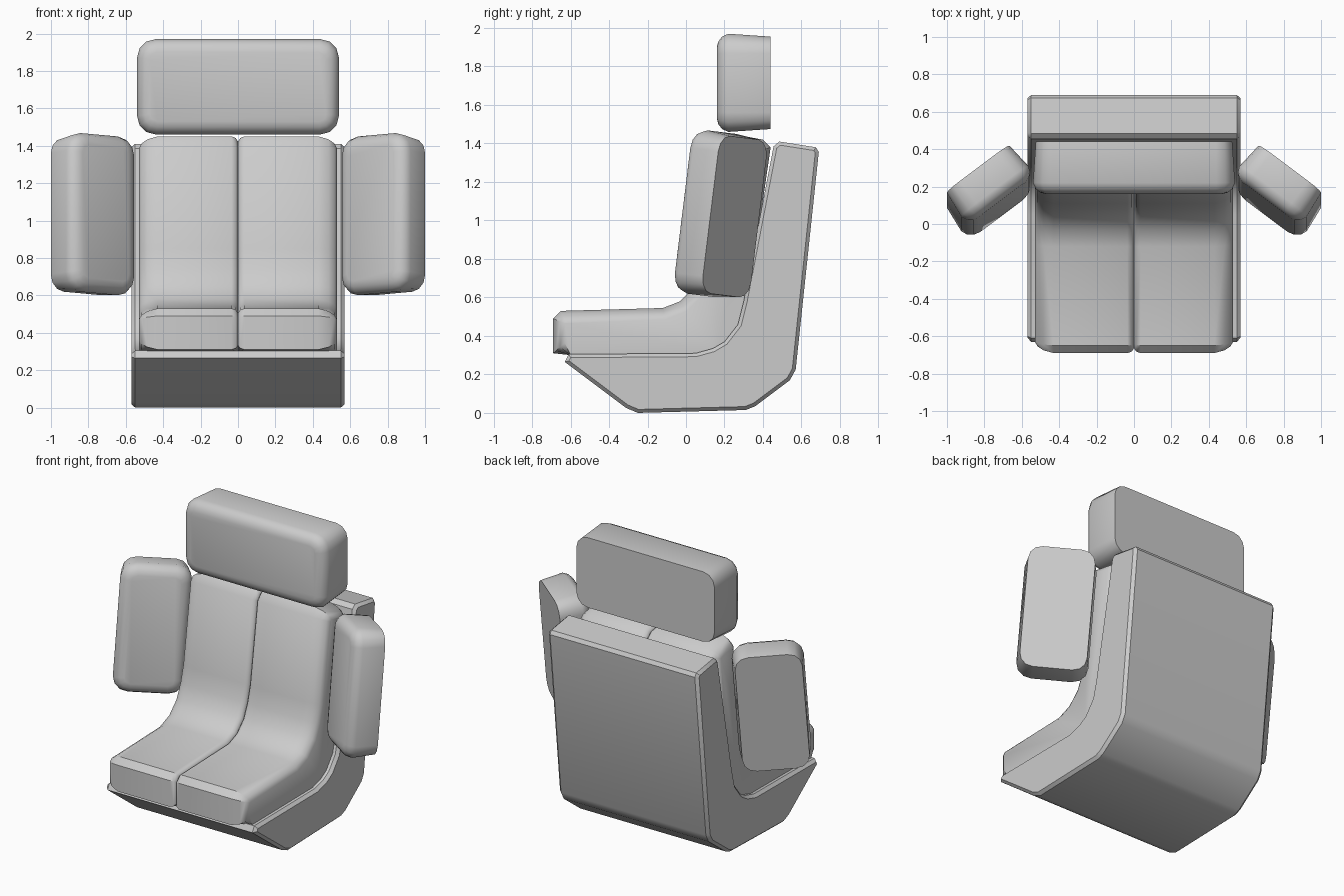
import bpy, bmesh, math
from mathutils import Matrix, Vector

cube = bpy.data.objects.get("Cube")
if cube:
    bpy.data.objects.remove(cube, do_unlink=True)

grey = bpy.data.materials.new("seat grey")
grey.use_nodes = True
colour = (0.6, 0.6, 0.6, 1)
grey.diffuse_color = colour
grey.node_tree.nodes["Principled BSDF"].inputs["Base Color"].default_value = colour


def inset(points, amount, count):
    """Move the first count points of a closed outline inward."""
    pts = [Vector(p) for p in points]
    area = sum(a.x * b.y - b.x * a.y for a, b in zip(pts, pts[1:] + pts[:1]))
    turn = 1 if area > 0 else -1
    out = []
    for i, p in enumerate(pts):
        d1 = (p - pts[i - 1]).normalized()
        d2 = (pts[(i + 1) % len(pts)] - p).normalized()
        n1, n2 = Vector((-d1.y, d1.x)) * turn, Vector((-d2.y, d2.x)) * turn
        miter = (n1 + n2) / (1 + n1.dot(n2))
        out.append(p + miter * amount if i < count else p)
    return out


def loft(name, outline, stations, place, count=None, matrix=None):
    """Skin an outline through (position, inset) stations and cap the ends."""
    bm = bmesh.new()
    count = len(outline) if count is None else count
    rings = [[bm.verts.new(place(pos, p)) for p in inset(outline, amount, count)]
             for pos, amount in stations]
    for r1, r2 in zip(rings, rings[1:]):
        for i in range(len(r1)):
            j = (i + 1) % len(r1)
            bm.faces.new((r1[i], r1[j], r2[j], r2[i]))
    bm.faces.new(rings[0])
    bm.faces.new(rings[-1])
    if matrix:
        bm.transform(matrix)
    bmesh.ops.recalc_face_normals(bm, faces=bm.faces)
    mesh = bpy.data.meshes.new(name)
    bm.to_mesh(mesh)
    bm.free()
    mesh.materials.append(grey)
    obj = bpy.data.objects.new(name, mesh)
    bpy.context.collection.objects.link(obj)
    bpy.ops.object.select_all(action='DESELECT')
    obj.select_set(True)
    bpy.context.view_layer.objects.active = obj
    bpy.ops.object.shade_smooth_by_angle(angle=math.radians(36))
    return obj


def along_x(pos, p):
    return (pos, p.x, p.y)


def along_y(pos, p):
    return (p.x, pos, p.y)


def pad(name, width, height, depth, radius, matrix):
    """Block with rounded corners, a soft front and a flat, sharp back."""
    outline = []
    for k, (sx, sz) in enumerate([(1, 1), (-1, 1), (-1, -1), (1, -1)]):
        for step in range(4):
            a = math.radians(90 * k + 30 * step)
            outline.append((sx * (width / 2 - radius) + radius * math.cos(a),
                            sz * (height / 2 - radius) + radius * math.sin(a)))
    front = -depth / 2
    stations = [(front, 0.07), (front + 0.008, 0.04), (front + 0.027, 0.015),
                (front + 0.06, 0), (-front, 0.015)]
    return loft(name, outline, stations, along_y, matrix=matrix)


# Hard shell: side profile with a narrow chamfer on both sides
inner_curve = [(0.30, 0.58), (0.27, 0.46), (0.20, 0.37), (0.14, 0.335), (0.05, 0.31)]
shell = [(-0.61, 0.305), (-0.63, 0.265), (-0.31, 0.025), (-0.25, 0.0), (0.31, 0.015),
         (0.36, 0.035), (0.54, 0.17), (0.57, 0.225), (0.69, 1.355), (0.675, 1.38),
         (0.485, 1.41), (0.455, 1.385)] + inner_curve
loft("shell", shell, [(-0.57, 0.018), (-0.55, 0), (0.55, 0), (0.57, 0.018)], along_x)

# Two seat cushions, meeting in a shallow centre groove
soft_side = [(-0.69, 0.31), (-0.69, 0.49), (-0.65, 0.53), (-0.12, 0.545), (-0.03, 0.58),
             (0.04, 0.65), (0.08, 0.74), (0.11, 0.85), (0.19, 1.40), (0.235, 1.45),
             (0.40, 1.42), (0.44, 1.38)]
cushion = soft_side + [(y + 0.02, z - 0.02) for y, z in inner_curve] + [(-0.60, 0.30)]
for side, name in ((1, "left_cushion"), (-1, "right_cushion")):
    stations = [(0, 0.025), (0.012, 0.008), (0.035, 0), (0.43, 0), (0.485, 0.015),
                (0.515, 0.035), (0.53, 0.06)]
    loft(name, cushion, [(side * x, d) for x, d in stations], along_x, len(soft_side))

# Headrest above the backrest
pad("headrest", 1.08, 0.51, 0.28, 0.10, Matrix.Translation((0, 0.30, 1.715)))

# Side wings, turned inward and leaning back with the seat
for side, name in ((1, "left_wing"), (-1, "right_wing")):
    turn = (Matrix.Translation((side * 0.77, 0.17, 1.03))
            @ Matrix.Rotation(math.radians(-7), 4, 'X')
            @ Matrix.Rotation(math.radians(-37 * side), 4, 'Z'))
    pad(name, 0.45, 0.855, 0.21, 0.10, turn)
